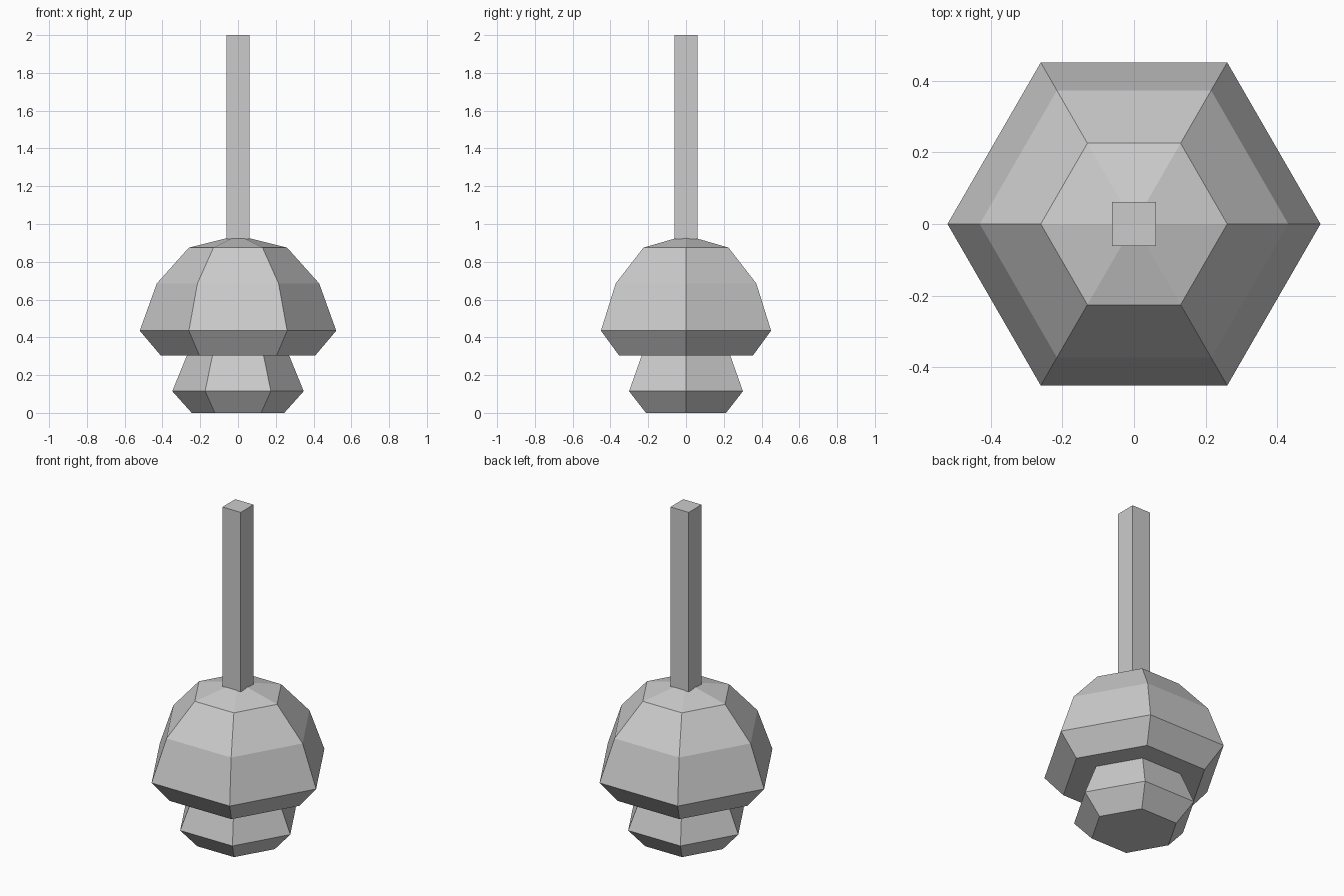
import bpy, bmesh, math

if "Cube" in bpy.data.objects:
    bpy.data.objects.remove(bpy.data.objects["Cube"])

SIDES = 6
grey = bpy.data.materials.new("plain grey")
grey.diffuse_color = (0.6, 0.6, 0.6, 1.0)
grey.use_nodes = True
grey.node_tree.nodes["Principled BSDF"].inputs["Base Color"].default_value = grey.diffuse_color


def finish(name, bm):
    bmesh.ops.recalc_face_normals(bm, faces=bm.faces[:])
    mesh = bpy.data.meshes.new(name)
    bm.to_mesh(mesh)
    bm.free()
    mesh.materials.append(grey)
    obj = bpy.data.objects.new(name, mesh)
    bpy.context.collection.objects.link(obj)
    return obj


def hex_lathe(name, profile, apex=None):
    """Stack six-sided rings from (radius, height) pairs, closing both ends."""
    bm = bmesh.new()
    rings = []
    for r, z in profile:
        rings.append([bm.verts.new((r * math.cos(math.tau * i / SIDES),
                                    r * math.sin(math.tau * i / SIDES), z))
                      for i in range(SIDES)])
    for low, high in zip(rings, rings[1:]):
        for i in range(SIDES):
            j = (i + 1) % SIDES
            bm.faces.new((low[i], low[j], high[j], high[i]))
    bm.faces.new(rings[0][::-1])
    if apex is None:
        bm.faces.new(rings[-1])
    else:
        tip = bm.verts.new((0, 0, apex))
        for i in range(SIDES):
            bm.faces.new((rings[-1][i], rings[-1][(i + 1) % SIDES], tip))
    return finish(name, bm)


# Lower bulb, tucked slightly into the dome
hex_lathe("lower_bulb", [(0.245, 0.0), (0.348, 0.115), (0.262, 0.325)])

# Upper dome with a shallow pointed cap
hex_lathe("upper_dome",
          [(0.41, 0.305), (0.52, 0.435), (0.43, 0.685), (0.26, 0.875)],
          apex=0.94)

# Square stem rising from the cap
bm = bmesh.new()
bmesh.ops.create_cube(bm, size=1.0)
bmesh.ops.scale(bm, vec=(0.122, 0.122, 1.08), verts=bm.verts[:])
bmesh.ops.translate(bm, vec=(0, 0, 1.46), verts=bm.verts[:])
finish("stem", bm)
